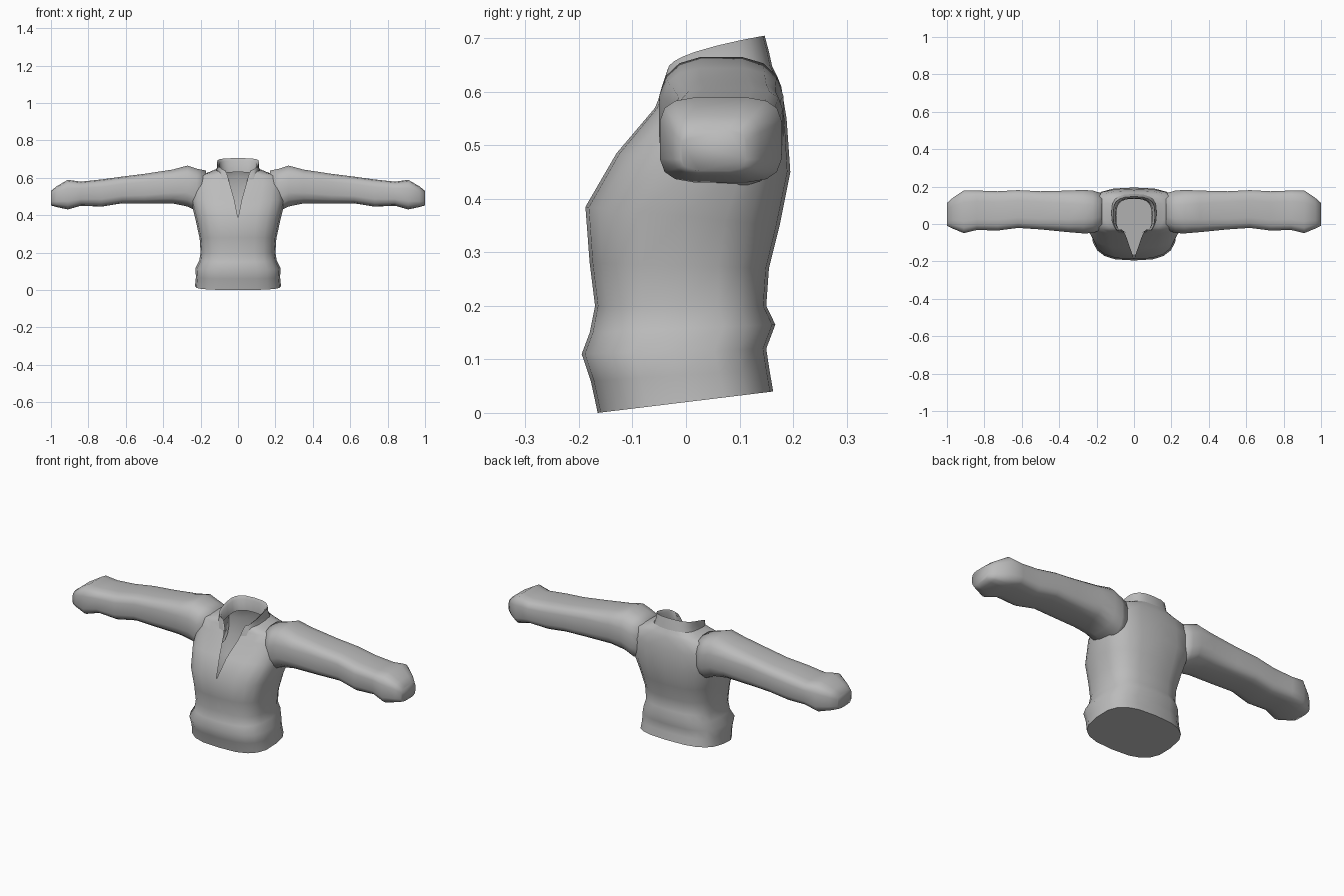
import bpy, bmesh, math

cube = bpy.data.objects.get("Cube")
if cube:
    bpy.data.objects.remove(cube)

cloth = bpy.data.materials.new("grey cloth")
cloth.use_nodes = True
grey = (0.5, 0.5, 0.5, 1)
cloth.diffuse_color = grey
cloth.node_tree.nodes["Principled BSDF"].inputs["Base Color"].default_value = grey


def spow(v, p):
    return math.copysign(abs(v) ** p, v)


def loft(name, rings, closed, caps, angle):
    """Skin a list of equal rings on the left half and mirror it."""
    bm = bmesh.new()
    rows = [[bm.verts.new(p) for p in ring] for ring in rings]
    n = len(rows[0])
    for a, b in zip(rows, rows[1:]):
        for i in range(n if closed else n - 1):
            j = (i + 1) % n
            bm.faces.new((a[i], a[j], b[j], b[i]))
    for k in caps:
        bm.faces.new(rows[k])
    bmesh.ops.recalc_face_normals(bm, faces=bm.faces)
    mesh = bpy.data.meshes.new(name)
    bm.to_mesh(mesh)
    bm.free()
    obj = bpy.data.objects.new(name, mesh)
    bpy.context.collection.objects.link(obj)
    mesh.materials.append(cloth)
    mod = obj.modifiers.new("Mirror", "MIRROR")
    mod.merge_threshold = 0.002
    bpy.ops.object.select_all(action="DESELECT")
    obj.select_set(True)
    bpy.context.view_layer.objects.active = obj
    bpy.ops.object.shade_smooth_by_angle(angle=math.radians(angle))
    return obj


def half_ring(zf, zb, hw, yf, yb, gap=0.0, rise=1.0, power=0.7, steps=10):
    """Half outline from front to back, starting at the edge of the neck gap."""
    pts = []
    for i in range(steps + 1):
        t = math.pi * i / steps
        side = max(math.sin(t), 0) ** power
        if i == steps:
            side = 0
        s = (1 - spow(math.cos(t), power)) / 2
        start = gap if t < math.pi / 2 else 0
        x = start + (hw - start) * side
        pts.append((x, yf + (yb - yf) * s, zf + (zb - zf) * s ** rise))
    return pts


# Body: hem, waistband, chest and shoulders, split open at the neck
body = [
    half_ring(0, .04, .23, -.165, .163),
    half_ring(.06, .08, .225, -.178, .156),
    half_ring(.11, .12, .228, -.195, .15),
    half_ring(.15, .165, .207, -.18, .167),
    half_ring(.2, .2, .2, -.17, .15),
    half_ring(.28, .27, .205, -.18, .155),
    half_ring(.385, .35, .225, -.188, .175),
    half_ring(.485, .45, .25, -.13, .195, .02),
    half_ring(.57, .55, .25, -.058, .188, .045),
    half_ring(.61, .61, .23, -.042, .178, .056),
    half_ring(.625, .63, .16, -.035, .17, .06, .5),
    half_ring(.63, .65, .12, -.03, .16, .065, .5),
]
loft("jacket_body", body, False, [0], 80)

# Collar: rises to the back of the neck and folds inwards
collar = [
    half_ring(.585, .63, .125, -.052, .165, .05, .5),
    half_ring(.61, .675, .112, -.045, .155, .06, .5),
    half_ring(.64, .705, .112, -.035, .147, .07, .5),
    half_ring(.635, .69, .1, -.032, .138, .065, .5),
    half_ring(.58, .63, .095, -.045, .135, .045, .5),
]
loft("collar", collar, False, [], 60)


def sleeve_ring(x, y0, y1, z0, z1, power=0.5, steps=16):
    ring = []
    for i in range(steps):
        t = 2 * math.pi * (i + .5) / steps
        ring.append((x, (y0 + y1) / 2 + (y1 - y0) / 2 * spow(math.cos(t), power),
                     (z0 + z1) / 2 + (z1 - z0) / 2 * spow(math.sin(t), power)))
    return ring


# Sleeves: shoulder cap, folds along the arm, flared cuff and closed end
sleeve = [
    sleeve_ring(.17, -.03, .165, .42, .64, .75),
    sleeve_ring(.22, -.05, .18, .42, .65, .7),
    sleeve_ring(.27, -.052, .184, .445, .667, .7),
    sleeve_ring(.35, -.045, .18, .462, .645, .6),
    sleeve_ring(.5, -.03, .176, .463, .622),
    sleeve_ring(.62, -.022, .182, .463, .607),
    sleeve_ring(.73, -.036, .176, .445, .592),
    sleeve_ring(.84, -.033, .18, .45, .58),
    sleeve_ring(.91, -.05, .18, .43, .59),
    sleeve_ring(.97, -.025, .14, .443, .555),
    sleeve_ring(1, -.01, .113, .452, .53),
]
loft("sleeves", sleeve, True, [0, -1], 80)
